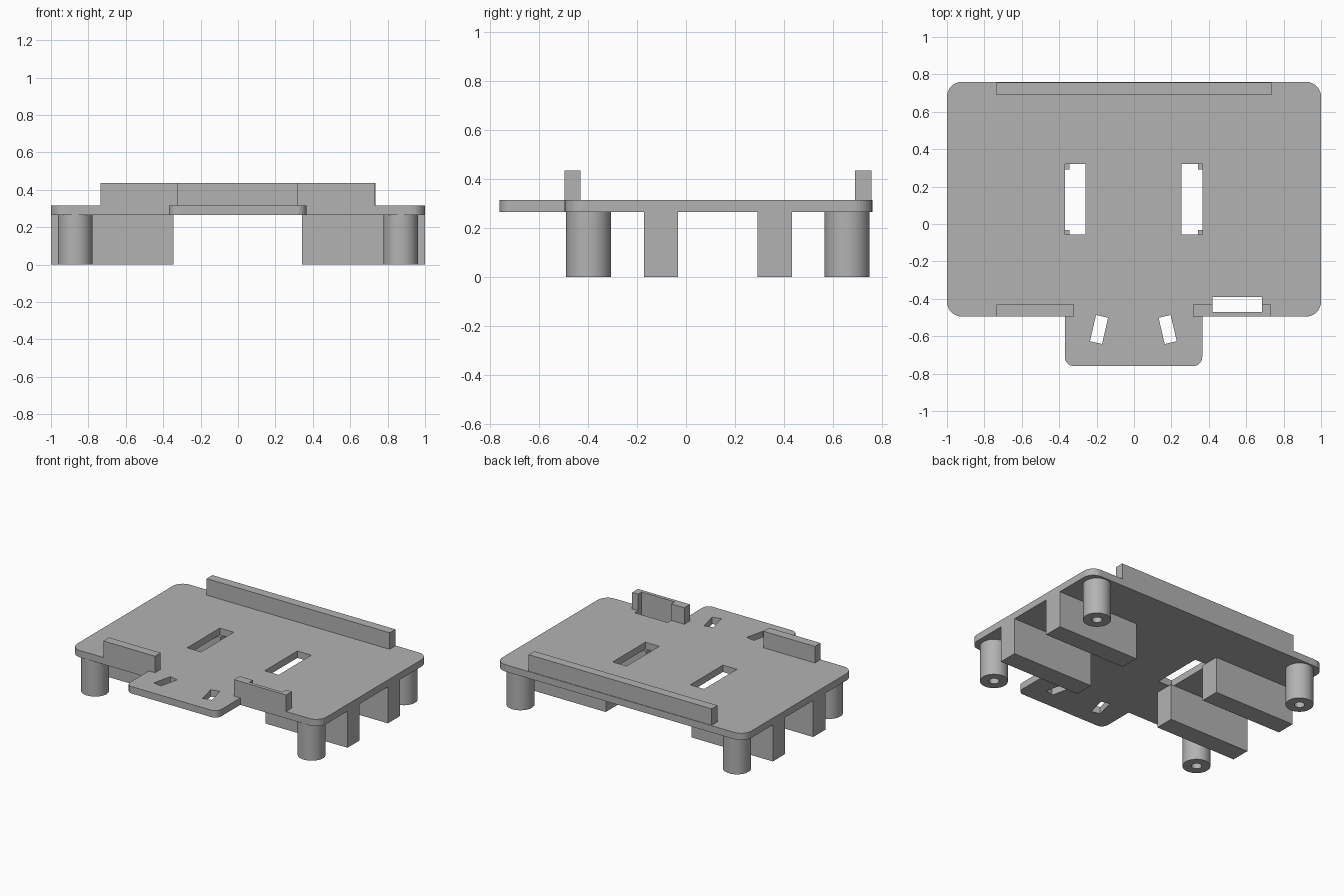
import bpy
import bmesh
from math import cos, sin, pi, radians
from mathutils import Matrix, Vector

cube = bpy.data.objects.get("Cube")
if cube:
    bpy.data.objects.remove(cube, do_unlink=True)

grey = bpy.data.materials.new("plain grey")
grey.use_nodes = True
colour = (0.45, 0.45, 0.45, 1)
grey.diffuse_color = colour
grey.node_tree.nodes["Principled BSDF"].inputs["Base Color"].default_value = colour

Z0, Z1, RAIL_TOP = 0.265, 0.315, 0.435


def finish(bm, name, smooth=False):
    bmesh.ops.recalc_face_normals(bm, faces=bm.faces)
    mesh = bpy.data.meshes.new(name)
    bm.to_mesh(mesh)
    bm.free()
    mesh.materials.append(grey)
    obj = bpy.data.objects.new(name, mesh)
    bpy.context.collection.objects.link(obj)
    if smooth:
        bpy.ops.object.select_all(action='DESELECT')
        obj.select_set(True)
        bpy.context.view_layer.objects.active = obj
        bpy.ops.object.shade_smooth_by_angle(angle=radians(30))
    return obj


def box(name, x0, x1, y0, y1, z0, z1, turn=0):
    bm = bmesh.new()
    centre = Vector((x0 + x1, y0 + y1, z0 + z1)) / 2
    bmesh.ops.create_cube(bm, size=1, matrix=Matrix.Translation(centre)
                          @ Matrix.Rotation(radians(turn), 4, 'Z')
                          @ Matrix.Diagonal((x1 - x0, y1 - y0, z1 - z0, 1)))
    return finish(bm, name)


def rounded(points, steps=8):
    """Outline with an arc at each (x, y, radius) right-angled corner."""
    out = []
    for i, (x, y, r) in enumerate(points):
        p = Vector((x, y))
        if not r:
            out.append(p)
            continue
        a = (Vector(points[i - 1][:2]) - p).normalized()
        b = (Vector(points[(i + 1) % len(points)][:2]) - p).normalized()
        for s in range(steps + 1):
            t = s / steps * pi / 2
            out.append(p + r * (a * (1 - sin(t)) + b * (1 - cos(t))))
    return out


def cut(obj, cutters):
    for c in cutters:
        c.hide_render = True
        mod = obj.modifiers.new("cut", 'BOOLEAN')
        mod.operation, mod.solver, mod.object = 'DIFFERENCE', 'EXACT', c
        with bpy.context.temp_override(object=obj, active_object=obj):
            bpy.ops.object.modifier_apply(modifier=mod.name)


# Base plate with front tab
R, T = 0.08, 0.05
outline = rounded([(-1, 0.76, R), (-1, -0.495, R), (-0.37, -0.495, 0),
                   (-0.37, -0.76, T), (0.365, -0.76, T), (0.365, -0.495, 0),
                   (1, -0.495, R), (1, 0.76, R)])
bm = bmesh.new()
face = bm.faces.new([bm.verts.new((p.x, p.y, Z0)) for p in outline])
top = bmesh.ops.extrude_face_region(bm, geom=[face])["geom"]
bmesh.ops.translate(bm, vec=(0, 0, Z1 - Z0),
                    verts=[v for v in top if isinstance(v, bmesh.types.BMVert)])
plate = finish(bm, "base_plate")

# Raised rails
box("back_rail", -0.735, 0.735, 0.69, 0.756, Z1, RAIL_TOP)
box("front_right_rail", -0.735, -0.32, -0.495, -0.43, Z1, RAIL_TOP)
left_rail = box("front_left_rail", 0.315, 0.733, -0.495, -0.43, Z1, RAIL_TOP)

# Slots through the plate, and the opening that also notches a rail
opening = box("opening_cutter", 0.42, 0.685, -0.47, -0.39, 0.2, 0.5)
slots = [box("slot_cutter", x, x + 0.112, -0.055, 0.32, 0.2, 0.4)
         for x in (-0.37, 0.253)]
for x, turn in ((-0.187, -13), (0.18, 13)):
    slots.append(box("tab_slot_cutter", x - 0.033, x + 0.033,
                     -0.636, -0.492, 0.2, 0.4, turn))
cut(plate, slots + [opening])
cut(left_rail, [opening])
for c in slots + [opening]:
    bpy.data.objects.remove(c, do_unlink=True)

# Support blocks under the plate
for side, x0, x1 in (("right", -1, -0.345), ("left", 0.342, 1)):
    box("front_block_" + side, x0, x1, -0.172, -0.032, 0, Z0)
    box("back_block_" + side, x0, x1, 0.292, 0.432, 0, Z0)

# Round feet with blind screw holes
profile = [(0, 0.2), (0.034, 0.2), (0.034, 0), (0.092, 0), (0.092, Z0)]
for side, x in (("right", -0.87), ("left", 0.87)):
    for end, y in (("front", -0.397), ("back", 0.657)):
        bm = bmesh.new()
        verts = [bm.verts.new((r, 0, z)) for r, z in profile]
        edges = [bm.edges.new(pair) for pair in zip(verts, verts[1:])]
        bmesh.ops.spin(bm, geom=verts + edges, cent=(0, 0, 0), axis=(0, 0, 1),
                       angle=2 * pi, steps=40)
        bmesh.ops.remove_doubles(bm, verts=bm.verts, dist=0.0005)
        bmesh.ops.translate(bm, verts=bm.verts, vec=(x, y, 0))
        finish(bm, end + "_foot_" + side, smooth=True)
